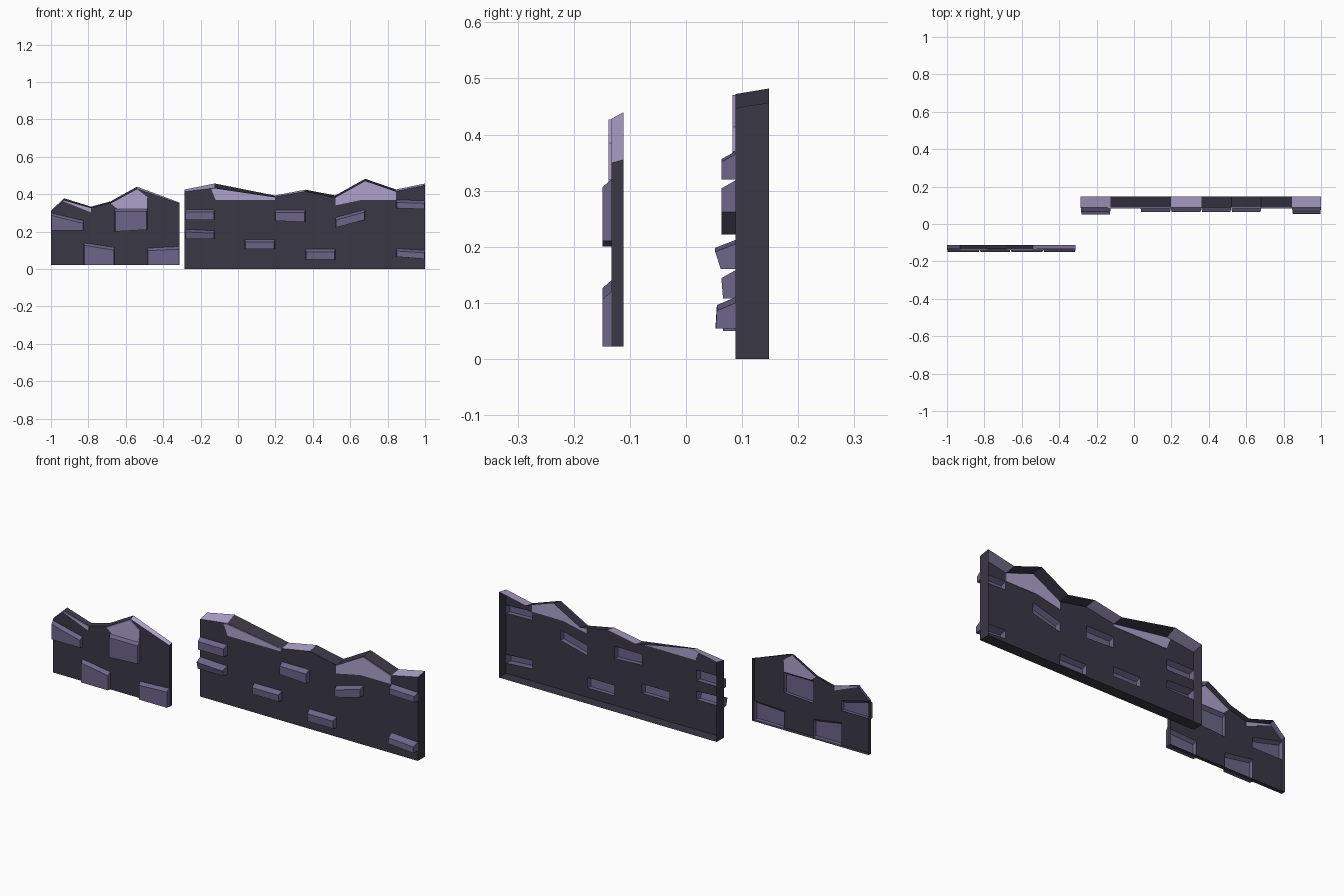
import bpy, bmesh

cube = bpy.data.objects.get("Cube")
if cube:
    bpy.data.objects.remove(cube)


def material(name, colour):
    m = bpy.data.materials.new(name)
    m.use_nodes = True
    m.diffuse_color = (*colour, 1)
    m.node_tree.nodes["Principled BSDF"].inputs["Base Color"].default_value = (*colour, 1)
    return m


DARK, BRICK, PALE = 0, 1, 2
MATS = [material("dark stone", (0.042, 0.038, 0.06)),
        material("purple brick", (0.15, 0.13, 0.25)),
        material("pale stone", (0.42, 0.36, 0.60))]


def finish(name, bm):
    bmesh.ops.remove_doubles(bm, verts=bm.verts, dist=0.0005)
    bmesh.ops.recalc_face_normals(bm, faces=bm.faces)
    mesh = bpy.data.meshes.new(name)
    bm.to_mesh(mesh)
    bm.free()
    for m in MATS:
        mesh.materials.append(m)
    obj = bpy.data.objects.new(name, mesh)
    bpy.context.collection.objects.link(obj)


def add_face(bm, points, colour):
    f = bm.faces.new([bm.verts.new(p) for p in points])
    f.material_index = colour


def height(outline, x):
    for (x0, z0), (x1, z1) in zip(outline, outline[1:]):
        if x <= x1 + 1e-6:
            return z0 + (z1 - z0) * (x - x0) / (x1 - x0)
    return outline[-1][1]


def wall(name, columns, back, drops, rim_colours, bottom, y_front, y_back, bricks):
    """Hollow wall, open at the back, with bricks pressed out of its front sheet."""
    bm = bmesh.new()
    front = [(x, z - d) for (x, z), d in zip(back, drops)]

    # Front sheet, column by column, leaving openings for the bricks
    for i, (xl, xr) in enumerate(zip(columns, columns[1:])):
        zl = zr = bottom
        for col, bl, br, tr, tl, depth, lean in bricks:
            if col != i:
                continue
            if bl > zl or br > zr:
                add_face(bm, [(xl, y_front, zl), (xr, y_front, zr),
                              (xr, y_front, br), (xl, y_front, bl)], DARK)
            base = [(xl, y_front, bl), (xr, y_front, br),
                    (xr, y_front, tr), (xl, y_front, tl)]
            y = y_front - depth
            out = [(xl + 0.004, y + lean, bl), (xr - 0.004, y + lean, br),
                   (xr - 0.004, y, tr - 0.014), (xl + 0.004, y, tl - 0.014)]
            add_face(bm, out, BRICK)
            for k in range(4):
                n = (k + 1) % 4
                add_face(bm, [base[k], base[n], out[n], out[k]], BRICK)
            zl, zr = tl, tr
        crest = [(xr, height(front, xr))]
        crest += [p for p in reversed(front) if xl + 0.001 < p[0] < xr - 0.001]
        crest += [(xl, height(front, xl))]
        shape = [(xl, zl), (xr, zr)] + crest
        add_face(bm, [(x, y_front, z) for x, z in shape], DARK)

    # Uneven top rim
    for i, colour in enumerate(rim_colours):
        add_face(bm, [(front[i][0], y_front, front[i][1]),
                      (front[i + 1][0], y_front, front[i + 1][1]),
                      (back[i + 1][0], y_back, back[i + 1][1]),
                      (back[i][0], y_back, back[i][1])], colour)
    # End rims and bottom rim
    for e in (0, -1):
        x = columns[e]
        add_face(bm, [(x, y_front, bottom), (x, y_back, bottom),
                      (x, y_back, back[e][1]), (x, y_front, front[e][1])], DARK)
    l, r = columns[0], columns[-1]
    add_face(bm, [(l, y_front, bottom), (r, y_front, bottom),
                  (r, y_back, bottom), (l, y_back, bottom)], DARK)
    finish(name, bm)


def patch(name, shape, y):
    """Thin pale stone showing on both sides of the front sheet."""
    bm = bmesh.new()
    y0, y1 = y - 0.005, y + 0.002
    add_face(bm, [(x, y0, z) for x, z in shape], PALE)
    add_face(bm, [(x, y1, z) for x, z in reversed(shape)], PALE)
    for (xa, za), (xb, zb) in zip(shape, shape[1:] + shape[:1]):
        add_face(bm, [(xa, y0, za), (xa, y1, za), (xb, y1, zb), (xb, y0, zb)], PALE)
    finish(name, bm)


# Long wall
wall("long_wall",
     [-0.285, -0.125, 0.035, 0.197, 0.36, 0.52, 0.68, 0.845, 1.0],
     [(-0.285, 0.425), (-0.125, 0.457), (0.197, 0.393), (0.36, 0.424),
      (0.52, 0.393), (0.68, 0.482), (0.845, 0.425), (1.0, 0.457)],
     [0.012, 0.024, 0.008, 0.01, 0.01, 0.01, 0.01, 0.01],
     [PALE, DARK, PALE, DARK, DARK, DARK, PALE],
     0.0, 0.088, 0.148,
     [(0, 0.16, 0.16, 0.205, 0.212, 0.036, 0.01),
      (0, 0.262, 0.262, 0.318, 0.318, 0.025, 0),
      (2, 0.108, 0.108, 0.158, 0.158, 0.025, 0.003),
      (3, 0.258, 0.25, 0.315, 0.315, 0.025, 0),
      (4, 0.05, 0.05, 0.106, 0.106, 0.025, 0.003),
      (5, 0.222, 0.262, 0.318, 0.275, 0.025, 0),
      (7, 0.065, 0.054, 0.1, 0.11, 0.033, -0.002),
      (7, 0.325, 0.32, 0.365, 0.37, 0.025, 0)])

patch("long_wall_left_pale_stone",
      [(-0.143, 0.427), (-0.12, 0.37), (0.197, 0.37), (0.197, 0.384), (-0.125, 0.431)], 0.088)
patch("long_wall_right_pale_stone",
      [(0.52, 0.34), (0.665, 0.37), (0.845, 0.37), (0.845, 0.413),
       (0.68, 0.47), (0.52, 0.382)], 0.088)

# Short wall
wall("short_wall",
     [-1.0, -0.825, -0.66, -0.485, -0.312],
     [(-1.0, 0.312), (-0.93, 0.378), (-0.785, 0.333), (-0.68, 0.362),
      (-0.54, 0.44), (-0.312, 0.355)],
     [0.006, 0.01, 0.006, 0.008, 0.012, 0.006],
     [BRICK, DARK, DARK, DARK, PALE],
     0.022, -0.133, -0.111,
     [(0, 0.205, 0.205, 0.258, 0.3, 0.016, 0),
      (1, 0.022, 0.022, 0.115, 0.14, 0.016, 0),
      (2, 0.2, 0.21, 0.32, 0.32, 0.016, 0),
      (3, 0.022, 0.022, 0.12, 0.112, 0.016, 0)])

patch("short_wall_left_pale_stone",
      [(-0.935, 0.362), (-0.785, 0.302), (-0.785, 0.325), (-0.93, 0.366)], -0.133)
patch("short_wall_peak_pale_stone",
      [(-0.68, 0.35), (-0.645, 0.32), (-0.487, 0.32), (-0.485, 0.385), (-0.54, 0.427)], -0.133)
